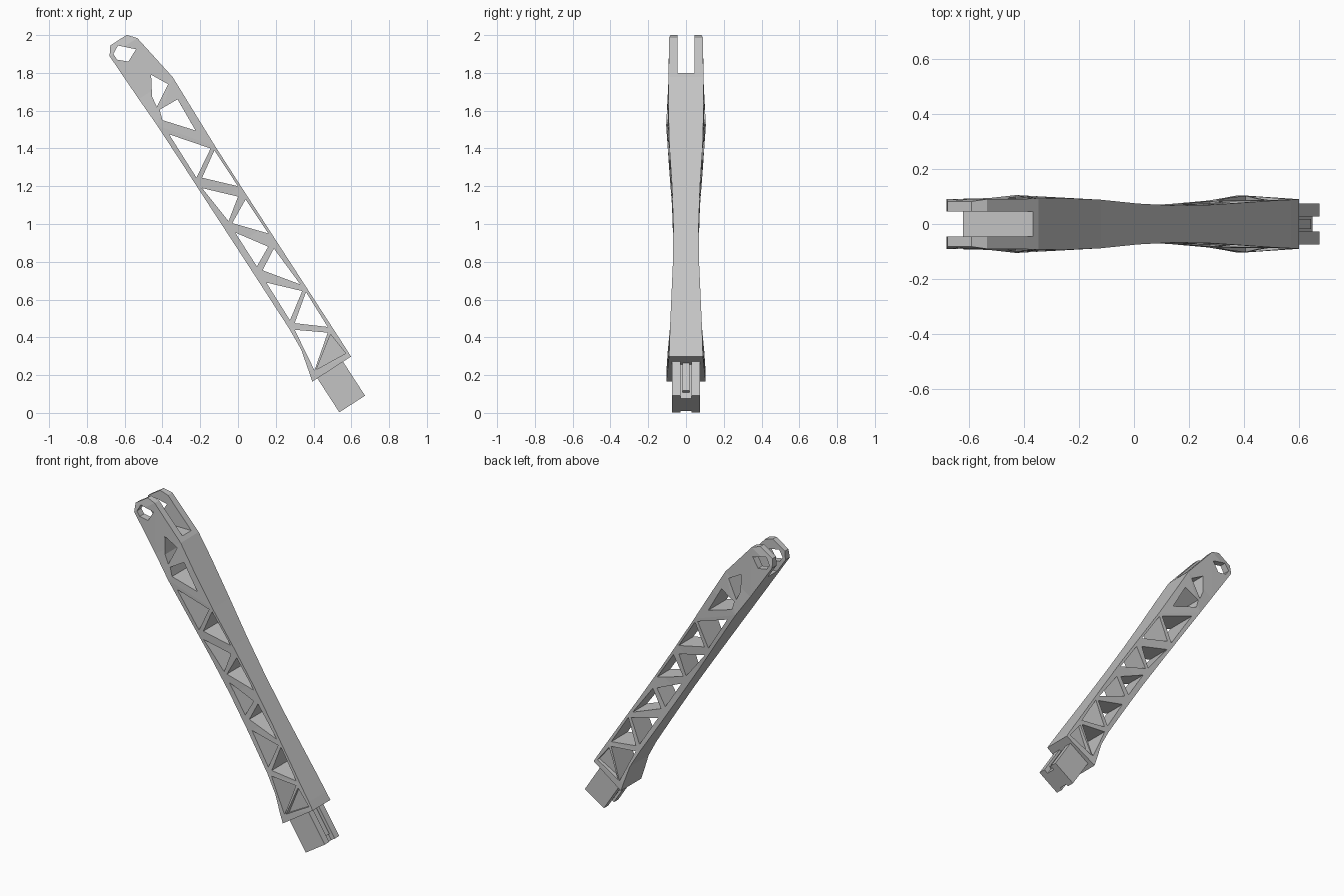
import bpy, bmesh
from mathutils import Vector

if "Cube" in bpy.data.objects:
    bpy.data.objects.remove(bpy.data.objects["Cube"], do_unlink=True)

grey = bpy.data.materials.new("plain grey")
grey.use_nodes = True
COLOUR = (0.55, 0.55, 0.55, 1)
grey.diffuse_color = COLOUR
grey.node_tree.nodes["Principled BSDF"].inputs["Base Color"].default_value = COLOUR

# Beam frame: t runs down the beam, n runs across it towards the upper chord
ALONG = Vector((0.5436, 0, -0.8394))
ACROSS = Vector((0.8394, 0, 0.5436))


def beam_point(t, n, y):
    return ALONG * t + ACROSS * n + Vector((0, y, 0))


def loft(name, rings):
    """Closed solid through rings of equal point count."""
    bm = bmesh.new()
    loops = [[bm.verts.new(p) for p in ring] for ring in rings]
    count = len(loops[0])
    for a, b in zip(loops, loops[1:]):
        for i in range(count):
            j = (i + 1) % count
            bm.faces.new((a[i], a[j], b[j], b[i]))
    bm.faces.new(loops[0])
    bm.faces.new(loops[-1])
    bmesh.ops.recalc_face_normals(bm, faces=bm.faces)
    mesh = bpy.data.meshes.new(name)
    bm.to_mesh(mesh)
    bm.free()
    mesh.materials.append(grey)
    obj = bpy.data.objects.new(name, mesh)
    bpy.context.collection.objects.link(obj)
    return obj


def prism(name, outline, y0, y1):
    """Extrude an x-z outline between two depths."""
    return loft(name, [[(x, y, z) for x, z in outline] for y in (y0, y1)])


def cut(obj, cutter):
    mod = obj.modifiers.new("cut", "BOOLEAN")
    mod.operation = "DIFFERENCE"
    mod.solver = "EXACT"
    mod.object = cutter
    cutter.hide_render = True
    bpy.context.view_layer.objects.active = obj
    bpy.ops.object.modifier_apply(modifier=mod.name)
    bpy.data.objects.remove(cutter, do_unlink=True)


# Arm body: station t, lower edge, upper edge, lower and upper half-width
stations = [
    (-2.00, 0.49, 0.593, 0.082, 0.082),
    (-1.955, 0.456, 0.631, 0.09, 0.09),
    (-1.68, 0.462, 0.676, 0.094, 0.092),
    (-1.51, 0.468, 0.672, 0.105, 0.094),
    (-1.25, 0.469, 0.666, 0.09, 0.088),
    (-1.00, 0.469, 0.665, 0.074, 0.074),
    (-0.75, 0.47, 0.665, 0.067, 0.067),
    (-0.50, 0.47, 0.665, 0.072, 0.07),
    (-0.23, 0.47, 0.665, 0.085, 0.08),
    (-0.10, 0.463, 0.665, 0.096, 0.085),
    (0.02, 0.434, 0.665, 0.104, 0.088),
    (0.075, 0.42, 0.664, 0.104, 0.09),
]
arm = loft("truss_arm", [
    [beam_point(t, lo, -wl), beam_point(t, hi, -wh),
     beam_point(t, hi, wh), beam_point(t, lo, wl)]
    for t, lo, hi, wl, wh in stations])
bm = bmesh.new()
bm.from_mesh(arm.data)
bmesh.ops.triangulate(bm, faces=[f for f in bm.faces if len(f.verts) == 4])
bm.to_mesh(arm.data)
bm.free()

# Openings of the truss web, from the fork down to the collar
openings = [
    [(-.46, 1.79), (-.37, 1.74), (-.43, 1.62), (-.455, 1.675)],
    [(-.32, 1.66), (-.225, 1.495), (-.40, 1.55), (-.415, 1.605)],
    [(-.365, 1.475), (-.145, 1.40), (-.22, 1.245)],
    [(-.125, 1.39), (.0, 1.20), (-.19, 1.245)],
    [(-.19, 1.19), (.0, 1.145), (-.05, 1.015)],
    [(.04, 1.13), (.16, .95), (-.03, 1.005)],
    [(-.015, .955), (.16, .88), (.10, .775)],
    [(.19, .87), (.33, .68), (.13, .755)],
    [(.15, .69), (.34, .645), (.275, .49)],
    [(.36, .64), (.475, .455), (.30, .475)],
    [(.30, .44), (.475, .425), (.405, .225)],
]
for outline in openings:
    cut(arm, prism("web_cutter", outline, -0.3, 0.3))

# Recessed gusset panels beside the collar
gusset = [(.49, .415), (.57, .315), (.415, .23)]
for side in (-1, 1):
    cut(arm, prism("gusset_cutter", gusset, side * 0.07, side * 0.3))

# Fork slot and pivot hole at the top end
slot = [(-1, 1.80), (-.2, 1.80), (-.2, 2.2), (-1, 2.2)]
cut(arm, prism("slot_cutter", slot, -0.045, 0.045))
pivot = [(-.66, 1.90), (-.635, 1.945), (-.54, 1.925), (-.58, 1.86), (-.64, 1.87)]
cut(arm, prism("pivot_cutter", pivot, -0.3, 0.3))

# Plug at the lower end, with a groove along its upper and lower faces
half = [(0.452, 0.028), (0.452, 0.074), (0.614, 0.074), (0.614, 0.028), (0.585, 0.028)]
section = [(0.467, 0.028)] + half
section += [(n, -y) for n, y in reversed(section)]
plug = loft("end_plug", [
    [beam_point(t, n, y) for n, y in section] for t in (0.06, 0.289)])

# Thin guide rib inside the upper groove
rib = [(0.57, -0.018), (0.57, 0.018), (0.603, 0.018), (0.603, -0.018)]
loft("plug_rib", [[beam_point(t, n, y) for n, y in rib] for t in (0.06, 0.25)])
